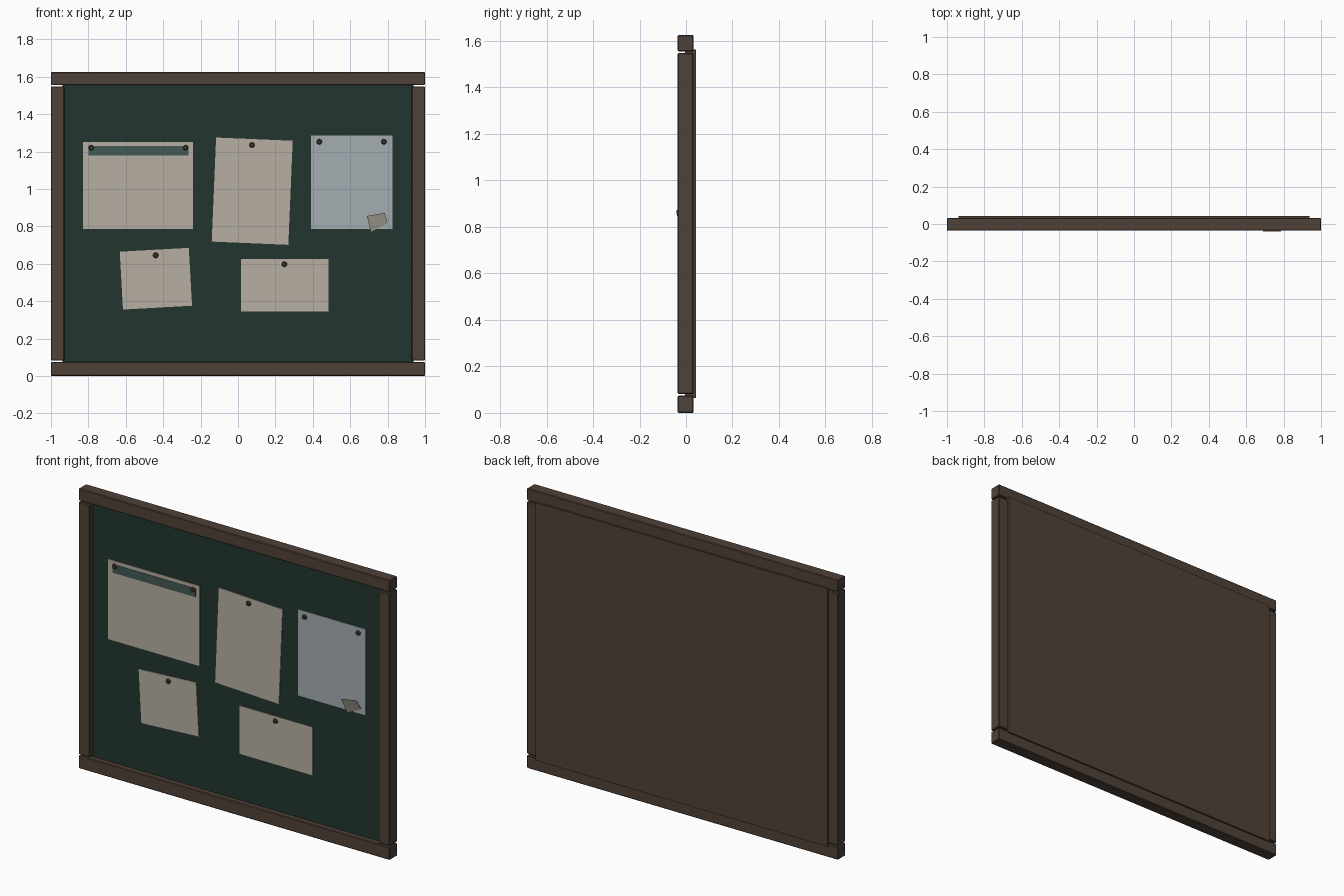
import bpy, bmesh
from math import radians
from mathutils import Matrix, Vector

cube = bpy.data.objects.get("Cube")
if cube:
    bpy.data.objects.remove(cube, do_unlink=True)


def material(name, rgb):
    m = bpy.data.materials.new(name)
    m.use_nodes = True
    m.diffuse_color = (*rgb, 1)
    m.node_tree.nodes["Principled BSDF"].inputs["Base Color"].default_value = (*rgb, 1)
    return m


WOOD = material("dark wood", (0.08, 0.054, 0.039))
FELT = material("green felt", (0.016, 0.036, 0.027))
PAPER = material("cream paper", (0.47, 0.43, 0.36))
BLUE = material("blue paper", (0.37, 0.42, 0.45))
STRIP = material("teal strip", (0.055, 0.1, 0.09))
PIN = material("pin brown", (0.05, 0.032, 0.025))

FRONT, BACK = -0.036, 0.033      # frame depth
FELT_Y = -0.005                  # face of the felt
SHEET = 0.004                    # paper thickness


def finish(name, bm, *mats):
    bmesh.ops.recalc_face_normals(bm, faces=bm.faces)
    mesh = bpy.data.meshes.new(name)
    bm.to_mesh(mesh)
    bm.free()
    for m in mats:
        mesh.materials.append(m)
    ob = bpy.data.objects.new(name, mesh)
    bpy.context.collection.objects.link(ob)
    return ob


def box(name, x, y, z, mats, angle=0, bevel=0):
    """Box between pairs of limits, turned about its own y axis."""
    bm = bmesh.new()
    bmesh.ops.create_cube(bm, size=1)
    size = [b - a for a, b in (x, y, z)]
    mid = Vector([(a + b) / 2 for a, b in (x, y, z)])
    bm.transform(Matrix.Translation(mid) @ Matrix.Rotation(radians(-angle), 4, "Y")
                 @ Matrix.Diagonal((*size, 1)))
    if bevel:
        bmesh.ops.bevel(bm, geom=bm.edges[:], offset=bevel, segments=1, affect="EDGES")
    return finish(name, bm, *mats)


# Frame: two long rails and two side posts with narrow joints
box("bottom_rail", (-1, 1), (FRONT, BACK), (0, 0.075), [WOOD], bevel=0.004)
box("top_rail", (-1, 1), (FRONT, BACK), (1.555, 1.625), [WOOD], bevel=0.004)
for side, x in (("left", (0.928, 1)), ("right", (-1, -0.928))):
    box(side + "_post", x, (FRONT, BACK), (0.082, 1.548), [WOOD], bevel=0.004)

# Board: wooden panel with a felt front face
board = box("board", (-0.938, 0.938), (FELT_Y, 0.043), (0.065, 1.563), [WOOD, FELT])
for face in board.data.polygons:
    if face.normal.y < -0.9:
        face.material_index = 1

# Pinned sheets: centre x, centre z, width, height, tilt
sheets = {
    "wide_notice": (-0.535, 1.018, 0.59, 0.465, 0, PAPER),
    "tall_notice": (0.076, 0.988, 0.41, 0.557, -2.4, PAPER),
    "blue_notice": (0.608, 1.035, 0.435, 0.5, 0, BLUE),
    "square_note": (-0.439, 0.52, 0.37, 0.31, 3.2, PAPER),
    "small_notice": (0.25, 0.485, 0.47, 0.28, 0, PAPER),
}
for name, (x, z, w, h, tilt, mat) in sheets.items():
    box(name, (x - w / 2, x + w / 2), (FELT_Y - SHEET, FELT_Y),
        (z - h / 2, z + h / 2), [mat], tilt)
box("header_strip", (-0.8, -0.265), (FELT_Y - 0.006, FELT_Y - SHEET),
    (1.18, 1.23), [STRIP])

# Curled scrap, lifted along its upper edge
bm = bmesh.new()
outline = [(0.69, -0.040, 0.855), (0.785, -0.040, 0.872),
           (0.80, -0.014, 0.815), (0.71, -0.012, 0.77)]
front = [bm.verts.new(p) for p in outline]
rear = [bm.verts.new((x, y + 0.003, z)) for x, y, z in outline]
bm.faces.new(front)
bm.faces.new(rear[::-1])
for i in range(4):
    j = (i + 1) % 4
    bm.faces.new((front[i], rear[i], rear[j], front[j]))
finish("curled_scrap", bm, PAPER)

# Round push pins
pins = [(-0.785, 1.22), (-0.28, 1.22), (0.075, 1.235), (0.435, 1.252),
        (0.78, 1.252), (-0.44, 0.645), (0.248, 0.597)]
for n, (x, z) in enumerate(pins, 1):
    bm = bmesh.new()
    bmesh.ops.create_cone(bm, cap_ends=True, segments=12, radius1=0.015,
                          radius2=0.011, depth=0.012)
    bm.transform(Matrix.Translation((x, FELT_Y - 0.009, z))
                 @ Matrix.Rotation(radians(90), 4, "X"))
    finish(f"push_pin_{n}", bm, PIN)
